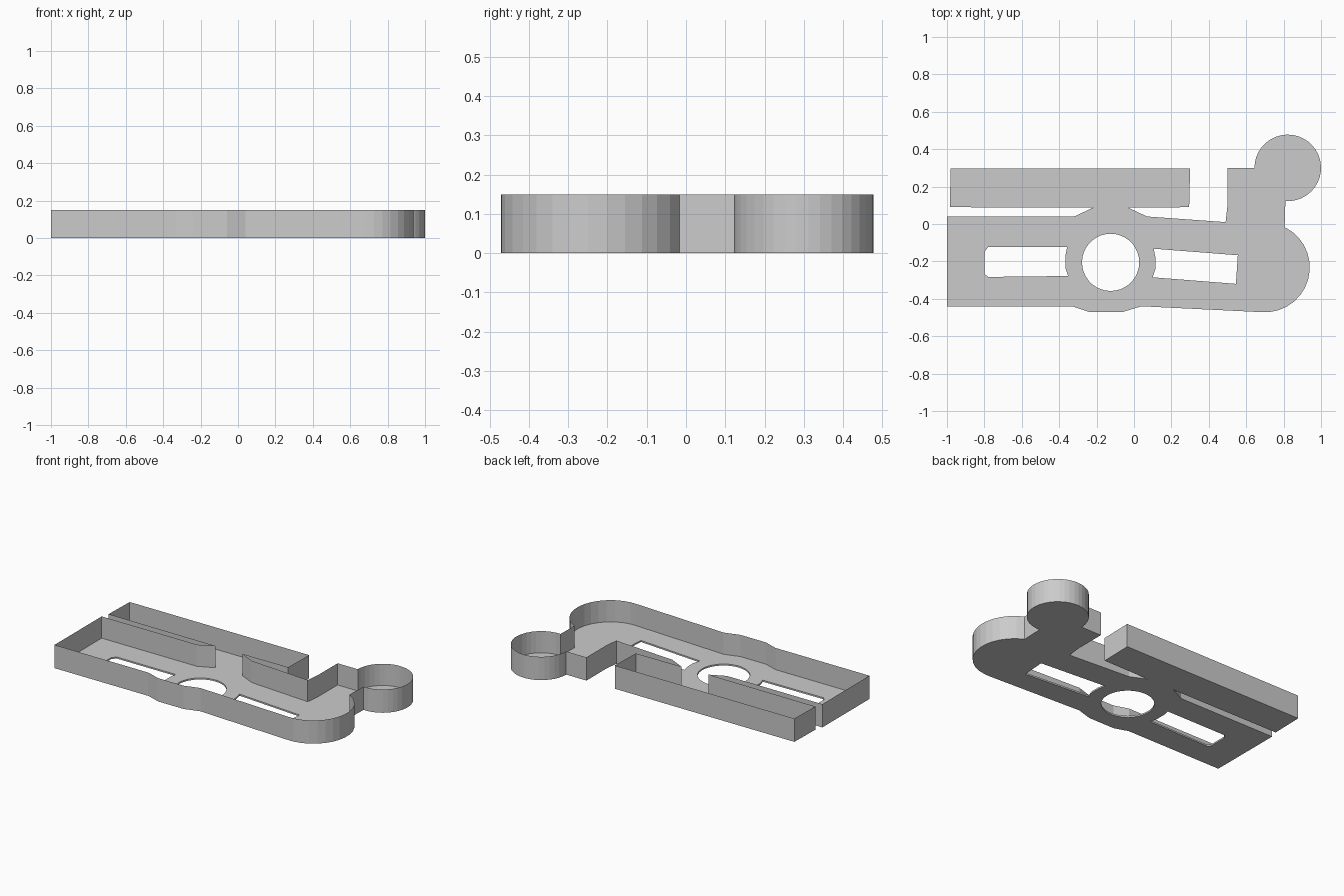
import bpy, bmesh
from math import cos, sin, radians

cube = bpy.data.objects.get("Cube")
if cube:
    bpy.data.objects.remove(cube, do_unlink=True)

FLOOR = 0.01
HEIGHT = 0.15

grey = bpy.data.materials.new("light_grey")
grey.use_nodes = True
COLOUR = (0.6, 0.6, 0.6, 1)
grey.diffuse_color = COLOUR
grey.node_tree.nodes["Principled BSDF"].inputs["Base Color"].default_value = COLOUR


def arc(cx, cy, r, start, end, steps):
    angles = [radians(start + (end - start) * i / steps) for i in range(steps + 1)]
    return [(cx + r * cos(a), cy + r * sin(a)) for a in angles]


def make_object(name, bm):
    mesh = bpy.data.meshes.new(name)
    bm.to_mesh(mesh)
    bm.free()
    mesh.materials.append(grey)
    obj = bpy.data.objects.new(name, mesh)
    bpy.context.collection.objects.link(obj)
    return obj


def add_loop(bm, points, z):
    verts = [bm.verts.new((x, y, z)) for x, y in points]
    return [bm.edges.new((a, b)) for a, b in zip(verts, verts[1:] + verts[:1])]


# Outer contour: body, rounded end, knob, then neck and side bar
outline = [(-1, -0.44), (-0.33, -0.44), (-0.24, -0.47), (-0.06, -0.47), (0.04, -0.44)]
outline += arc(0.70, -0.232, 0.24, -95, 64, 14)
outline += arc(0.822, 0.30, 0.178, -94, 180, 28)
outline += [(0.50, 0.30), (0.50, 0.10), (0.49, 0.01), (0.07, 0.04), (-0.03, 0.087),
            (0.295, 0.09), (0.30, 0.297), (-0.98, 0.297), (-0.985, 0.09),
            (-0.22, 0.087), (-0.32, 0.04), (-1, 0.04)]

# Openings in the floor
round_hole = arc(-0.125, -0.205, 0.153, 0, 350, 35)
left_slot = [(-0.80, -0.15), (-0.78, -0.123), (-0.357, -0.123), (-0.365, -0.16),
             (-0.365, -0.24), (-0.352, -0.278), (-0.78, -0.283), (-0.80, -0.265)]
right_slot = [(0.105, -0.132), (0.555, -0.167), (0.545, -0.32), (0.10, -0.285),
              (0.115, -0.24), (0.115, -0.18)]

# Floor plate
bm = bmesh.new()
edges = []
for loop in (outline, round_hole, left_slot, right_slot):
    edges += add_loop(bm, loop, 0)
bmesh.ops.triangle_fill(bm, edges=edges, use_beauty=True, normal=(0, 0, 1))
filled = bmesh.ops.extrude_face_region(bm, geom=bm.faces[:], use_keep_orig=True)
top = [g for g in filled["geom"] if isinstance(g, bmesh.types.BMVert)]
bmesh.ops.translate(bm, verts=top, vec=(0, 0, FLOOR))
bmesh.ops.recalc_face_normals(bm, faces=bm.faces[:])
make_object("floor_plate", bm)

# Thin rim wall around the whole contour
bm = bmesh.new()
edges = add_loop(bm, outline, FLOOR)
raised = bmesh.ops.extrude_edge_only(bm, edges=edges)
upper = [g for g in raised["geom"] if isinstance(g, bmesh.types.BMVert)]
bmesh.ops.translate(bm, verts=upper, vec=(0, 0, HEIGHT - FLOOR))
bm.normal_update()
for face in bm.faces:
    if abs(face.calc_center_median().y + 0.44) < 1e-4 and face.normal.y > 0:
        bmesh.ops.reverse_faces(bm, faces=bm.faces[:])
        break
make_object("rim_wall", bm)
